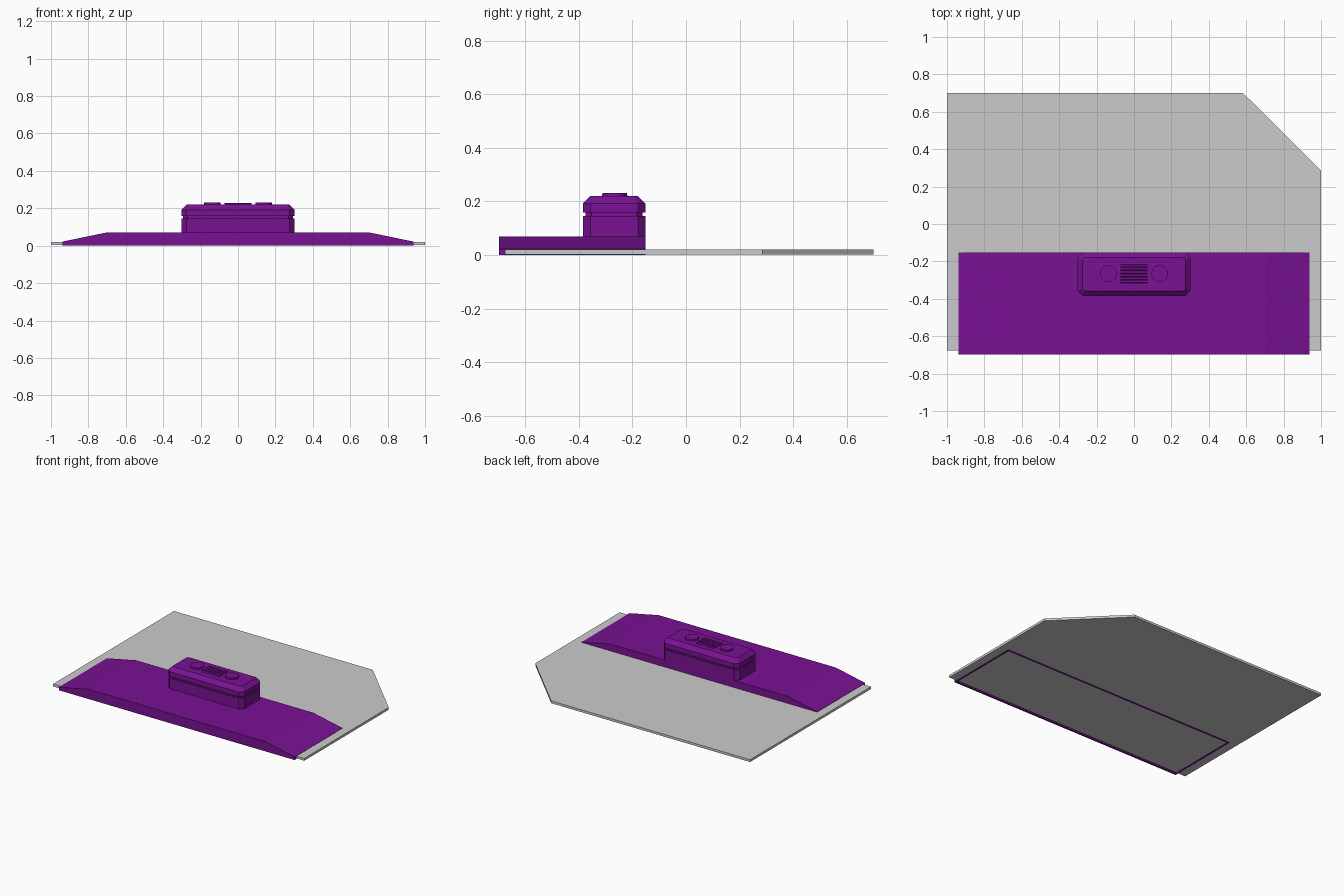
import bpy, bmesh, math
from mathutils import Matrix

if "Cube" in bpy.data.objects:
    bpy.data.objects.remove(bpy.data.objects["Cube"])

purple = bpy.data.materials.new("purple")
purple.diffuse_color = (0.19, 0.006, 0.29, 1)
purple.use_nodes = True
purple.node_tree.nodes["Principled BSDF"].inputs["Base Color"].default_value = purple.diffuse_color


def finish(name, bm, mat=None):
    bmesh.ops.recalc_face_normals(bm, faces=bm.faces[:])
    me = bpy.data.meshes.new(name)
    bm.to_mesh(me)
    bm.free()
    ob = bpy.data.objects.new(name, me)
    bpy.context.collection.objects.link(ob)
    if mat:
        me.materials.append(mat)
    return ob


def loft(bm, rings):
    """Skin a stack of equal-length point rings and cap both ends."""
    vs = [[bm.verts.new(p) for p in r] for r in rings]
    n = len(vs[0])
    for a, b in zip(vs, vs[1:]):
        for i in range(n):
            j = (i + 1) % n
            bm.faces.new((a[i], a[j], b[j], b[i]))
    return bm.faces.new(vs[0]), bm.faces.new(vs[-1])


# Flat plate with one clipped corner
outline = [(-1, -0.675), (1, -0.675), (1, 0.285), (0.583, 0.70), (-1, 0.70)]
bm = bmesh.new()
loft(bm, [[(x, y, z) for x, y in outline] for z in (0.003, 0.02)])
finish("base_plate", bm)

# Hollow sloped cover, open underneath
profile = [(-0.938, 0), (0.938, 0), (0.938, 0.022), (0.705, 0.07),
           (-0.705, 0.07), (-0.938, 0.022)]
bm = bmesh.new()
loft(bm, [[(x, y, z) for x, z in profile] for y in (-0.697, -0.152)])
bmesh.ops.recalc_face_normals(bm, faces=bm.faces[:])
bottom = [f for f in bm.faces if f.normal.z < -0.9]
bmesh.ops.delete(bm, geom=bottom, context='FACES_ONLY')
cover = finish("sloped_cover", bm, purple)
sol = cover.modifiers.new("wall", 'SOLIDIFY')
sol.thickness = 0.012
sol.offset = -1
sol.use_even_offset = True


# Control housing with chamfered corners, a seam groove and a bevelled lid
def octagon(inset, z):
    hx, hy = 0.303 - inset, 0.1165 - inset
    c = 0.028 - inset * (2 - math.sqrt(2))
    quarter = [(hx, hy - c), (hx - c, hy)]
    pts = (quarter + [(-x, y) for x, y in reversed(quarter)]
           + [(-x, -y) for x, y in quarter]
           + [(x, -y) for x, y in reversed(quarter)])
    return [(x, y - 0.2685, z) for x, y in pts]


bm = bmesh.new()
steps = [(0, 0.066), (0, 0.146), (0.01, 0.146), (0.01, 0.158),
         (0, 0.158), (0, 0.192), (0.028, 0.22)]
loft(bm, [octagon(*s) for s in steps])
finish("control_housing", bm, purple)


# Round buttons and grille bars on the lid
def cylinder(name, radius, depth, loc, segs, rot=Matrix()):
    bm = bmesh.new()
    bmesh.ops.create_cone(bm, cap_ends=True, segments=segs, radius1=radius,
                          radius2=radius, depth=depth,
                          matrix=Matrix.Translation(loc) @ rot)
    ob = finish(name, bm, purple)
    for f in ob.data.polygons:
        f.use_smooth = len(f.vertices) == 4
    ob.data.set_sharp_from_angle(angle=math.radians(40))
    return ob


for side, label in ((-1, "left"), (1, "right")):
    cylinder(label + "_button", 0.045, 0.016, (side * 0.138, -0.266, 0.223), 32)

for i in range(6):
    cylinder(f"grille_bar_{i + 1}", 0.0065, 0.142,
             (0, -0.308 + i * 0.0168, 0.221), 12,
             Matrix.Rotation(math.pi / 2, 4, 'Y'))
